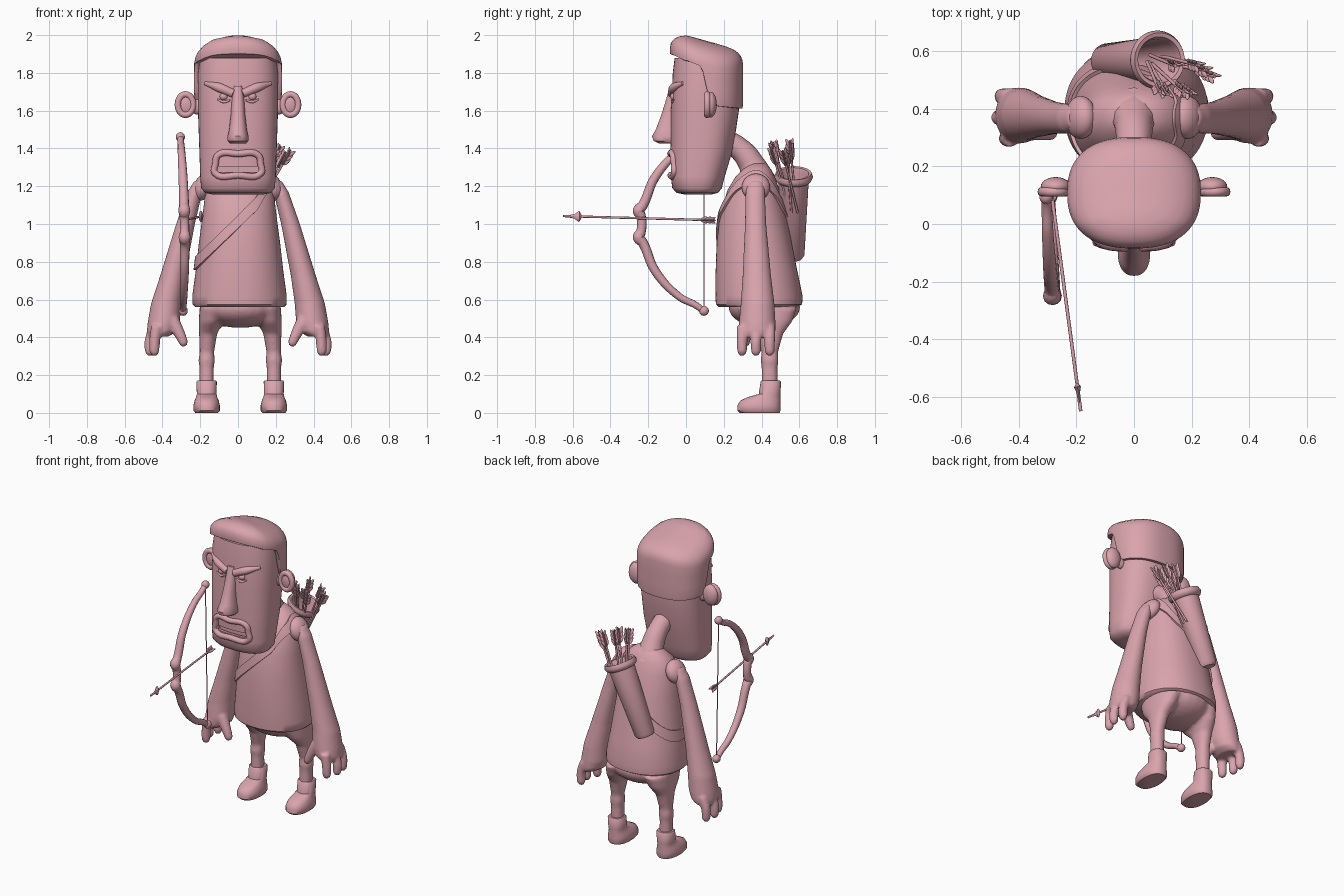
import bpy, bmesh, math, random
from mathutils import Vector, Matrix

if "Cube" in bpy.data.objects:
    bpy.data.objects.remove(bpy.data.objects["Cube"])
random.seed(4)
PINK = (0.70, 0.37, 0.42, 1)
mat = bpy.data.materials.new("dusty_pink")
mat.use_nodes = True
mat.diffuse_color = PINK
mat.node_tree.nodes["Principled BSDF"].inputs["Base Color"].default_value = PINK


def add(name, data):
    ob = bpy.data.objects.new(name, data)
    bpy.context.collection.objects.link(ob)
    data.materials.append(mat)
    return ob


def from_bm(name, bm):
    bmesh.ops.recalc_face_normals(bm, faces=bm.faces)
    me = bpy.data.meshes.new(name)
    bm.to_mesh(me)
    bm.free()
    return add(name, me)


def select(obs):
    bpy.ops.object.select_all(action='DESELECT')
    for ob in obs:
        ob.select_set(True)
    bpy.context.view_layer.objects.active = obs[0]


def bake(ob):
    select([ob])
    bpy.ops.object.convert(target='MESH')
    return bpy.context.object


def loft(name, rings, cap=True, matrix=Matrix()):
    bm = bmesh.new()
    vs = [[bm.verts.new(matrix @ Vector(p)) for p in r] for r in rings]
    n = len(vs[0])
    for a, b in zip(vs, vs[1:]):
        for i in range(n):
            bm.faces.new((a[i], a[(i + 1) % n], b[(i + 1) % n], b[i]))
    if cap:
        bm.faces.new(vs[0])
        bm.faces.new(vs[-1])
    return from_bm(name, bm)


def oval(t, z, cx, rx, y0, y1, p=2.0):
    c, s = math.cos(t), math.sin(t)
    x = cx + rx * math.copysign(abs(c) ** (2 / p), c)
    y = (y0 + y1) / 2 + (y1 - y0) / 2 * math.copysign(abs(s) ** (2 / p), s)
    return Vector((x, y, z))


def ring(z, cx, rx, y0, y1, p=2.0, n=40):
    return [oval(math.tau * i / n, z, cx, rx, y0, y1, p) for i in range(n)]


def ball(name, loc, size, rot=Matrix()):
    bm = bmesh.new()
    m = Matrix.Translation(loc) @ rot.to_4x4() @ Matrix.Diagonal((*size, 1))
    bmesh.ops.create_uvsphere(bm, u_segments=24, v_segments=14, radius=1, matrix=m)
    return from_bm(name, bm)


def tube(name, pts, radii, closed=False):
    cu = bpy.data.curves.new(name, 'CURVE')
    cu.dimensions, cu.bevel_depth, cu.bevel_resolution = '3D', 1, 4
    cu.resolution_u, cu.use_fill_caps = 6, True
    sp = cu.splines.new('BEZIER')
    sp.bezier_points.add(len(pts) - 1)
    sp.use_cyclic_u = closed
    for bp, p, r in zip(sp.bezier_points, pts, radii):
        bp.co, bp.radius = p, r
        bp.handle_left_type = bp.handle_right_type = 'AUTO'
    return bake(add(name, cu))


def join(name, obs, voxel=0):
    select(obs)
    bpy.ops.object.join()
    ob = bpy.context.object
    ob.name = name
    if voxel:
        rm = ob.modifiers.new("blend", 'REMESH')
        rm.mode, rm.voxel_size = 'VOXEL', voxel
        sm = ob.modifiers.new("soften", 'SMOOTH')
        sm.iterations = 5
    return bake(ob)


def interp(rows, z):
    for a, b in zip(rows, rows[1:]):
        if z <= b[0]:
            f = max(0, (z - a[0]) / (b[0] - a[0]))
            return [u + (v - u) * f for u, v in zip(a[1:], b[1:])]
    return rows[-1][1:]


# Head: rows are height, half width, front, back
HEAD = [(1.155, .13, .0, .13), (1.165, .175, -.05, .17), (1.19, .195, -.073, .19), (1.25, .2, -.08, .205),
        (1.4, .205, -.082, .25), (1.6, .212, -.08, .28), (1.8, .212, -.07, .285), (1.88, .2, -.06, .27)]
head = loft("head", [ring(r[0], 0, *r[1:], 2.5, 64) for r in HEAD])


def face(x, z, out=0.0):
    rx, y0, y1 = interp(HEAD, z)
    return Vector((x, (y0 + y1) / 2 - (y1 - y0) / 2 * (1 - abs(x / rx) ** 2.5) ** .4 - out, z))


# Open mouth with lips and teeth
bm = bmesh.new()
bmesh.ops.create_cube(bm, size=1, matrix=Matrix.Translation((0, -.1, 1.315)) @ Matrix.Diagonal((.22, .14, .1, 1)))
cutter = from_bm("mouth_cutter", bm)
cutter.hide_render = True
cut = head.modifiers.new("mouth", 'BOOLEAN')
cut.object, cut.solver = cutter, 'EXACT'
bake(head)
bpy.data.objects.remove(cutter)
lips = [(-.105, 1.365), (0, 1.372), (.105, 1.365), (.12, 1.315), (.122, 1.27), (0, 1.258), (-.122, 1.27), (-.12, 1.315)]
tube("lips", [face(x, z) for x, z in lips], [.018] * 8, True)
xs = [.115 * (i / 6 - 1) for i in range(13)]
for name, z0, z1 in (("upper_teeth", 1.305, 1.37), ("lower_teeth", 1.25, 1.275)):
    loft(name, [[face(x, z0, -.012), face(x, z0, -.03), face(x, z1, -.03), face(x, z1, -.012)] for x in xs])

# Nose, brows, eyes and ears
NOSE = [(1.73, .025, -.085), (1.65, .034, -.108), (1.58, .038, -.13), (1.5, .047, -.16), (1.465, .056, -.18),
        (1.44, .055, -.172), (1.425, .04, -.14)]
loft("nose", [ring(z, 0, w, f, -.02, 2.3) for z, w, f in NOSE])
for s, side in ((1, "left"), (-1, "right")):
    tube(side + "_brow", [face(s * .175, 1.745), face(s * .1, 1.722), face(s * .025, 1.69)], [.01, .025, .022])
    ball(side + "_eye", face(s * .075, 1.675, -.005), (.022, .018, .02))
    tube(side + "_eyelid", [face(s * .11, 1.66), face(s * .075, 1.647), face(s * .04, 1.655)], [.004, .008, .004])
    lobe = ball("lobe", (s * .272, .13, 1.632), (.052, .033, .068))
    rim = tube("rim", [(s * (.278 + .04 * math.cos(a)), .112, 1.632 + .054 * math.sin(a))
                       for a in [math.tau * i / 10 for i in range(10)]], [.017] * 10, True)
    root = ball("root", (s * .215, .13, 1.62), (.04, .025, .04))
    join(side + "_ear", [lobe, rim, root])

# Hair: rounded sloping top and walls that end at the hairline
def hair_point(t, s, v):
    p = oval(t, 0, 0, .232 * s, .11 - .195 * s, .11 + .192 * s, 2.4)
    edge = oval(t, 0, 0, .232, -.085, .302, 2.4)
    top = 2.0 - .28 * max(0, p.y) - 1.0 * p.x ** 2 - .07 * (1 - math.sqrt(max(0, 1 - min(s, 1) ** 6)))
    line = interp([(-.1, 1.905), (-.06, 1.89), (-.01, 1.865), (.08, 1.85), (.1, 1.75), (.125, 1.66), (.16, 1.625), (.31, 1.61)],
                  edge.y)[0]
    p.z = top + (min(line, top - .02) - top) * v
    return p


steps = [(.02, 0), (.3, 0), (.55, 0), (.75, 0), (.87, 0), (.94, 0), (.98, 0), (1, 0), (1, .3), (1, .6), (1, .9), (.985, 1), (.88, 1)]
loft("hair", [[hair_point(math.tau * i / 96, s, v) for i in range(96)] for s, v in steps])

# Neck and shirt: rows are height, half width, front, back
tube("neck", [(0, .18, 1.45), (0, .28, 1.4), (0, .345, 1.32), (0, .38, 1.22)], [.062, .06, .068, .1])
BODY = [(.56, .235, .175, .59), (.575, .25, .158, .615), (.62, .25, .156, .617), (.75, .232, .157, .59), (.9, .215, .162, .56),
        (1.05, .195, .18, .53), (1.18, .18, .22, .495), (1.25, .155, .262, .47), (1.29, .11, .3, .45), (1.32, .06, .33, .42)]
loft("shirt", [ring(r[0], .008, *r[1:], 2.2, 64) for r in BODY])


# Diagonal strap that follows the shirt
def strap_point(t, dz):
    z = 1.0
    for _ in range(40):
        x = oval(t, z, .008, *interp(BODY, z), 2.2).x
        z += .4 * (1.01 + x + max(0, x - .1) - z)
    return oval(t, z + dz, .008, *interp(BODY, z + dz), 2.2)


strap = loft("strap", [[strap_point(math.tau * i / 72, d) for i in range(72)] for d in (-.035, 0, .035)], False)
sol = strap.modifiers.new("thickness", 'SOLIDIFY')
sol.thickness, sol.offset = .024, 0
bake(strap)

# Arms: rows are height, centre x, half width, front, back
ARM = [(1.23, .2, .03, .33, .41), (1.17, .228, .04, .315, .418), (1.0, .278, .05, .312, .425), (.73, .345, .066, .3, .45),
       (.58, .38, .08, .29, .468), (.48, .393, .085, .28, .474), (.43, .405, .078, .28, .474), (.405, .42, .055, .29, .465)]
for s, side in ((1, "left"), (-1, "right")):
    parts = [loft("arm", [ring(r[0], s * r[1], *r[2:]) for r in ARM])]
    for y, x in ((.297, .44), (.37, .465), (.443, .455)):
        parts.append(tube("finger", [(s * .43, y, .46), (s * x, y, .39), (s * (x + .002), y, .325), (s * x, y, .302)],
                          [.03, .029, .027, .014]))
    parts.append(tube("thumb", [(s * .35, .33, .49), (s * .315, .32, .43), (s * .288, .315, .37), (s * .283, .315, .352)],
                      [.04, .031, .025, .014]))
    join(side + "_arm", parts, .009)
    ball(side + "_sleeve", (s * .185, .37, 1.195), (.05, .075, .075), Matrix.Rotation(s * -.4, 3, 'Y'))

# Trousers and boots
LEG = [(.14, .178, .038, .4, .485), (.24, .178, .038, .4, .485), (.28, .178, .044, .395, .49), (.32, .177, .038, .4, .487),
       (.42, .17, .048, .37, .515), (.48, .155, .065, .31, .56), (.56, .135, .08, .27, .59)]
BOOT = [(0, .06, .285, .495), (.012, .07, .272, .5), (.04, .07, .272, .5), (.065, .064, .288, .5), (.083, .056, .325, .5),
        (.1, .052, .385, .5), (.165, .054, .395, .503), (.172, .048, .402, .497)]
parts = [ball("hips", (.012, .415, .56), (.215, .19, .11))]
for s, side in ((1, "left"), (-1, "right")):
    parts.append(loft("leg", [ring(z, .012 + s * x, w, a, b, 2.2) for z, x, w, a, b in LEG]))
    loft(side + "_boot", [ring(z, .012 + s * .178, *r, 2.3) for z, *r in BOOT])
join("trousers", parts, .011)

# Quiver with a thick rim
foot, mouth = Vector((-.1, .565, .82)), Vector((.085, .57, 1.26))
axis = (mouth - foot).to_track_quat('Z', 'Y').to_matrix().to_4x4()
PROFILE = [(.02, 0), (.05, 0), (.062, .02), (.08, .44), (.094, .447), (.102, .468), (.094, .488), (.08, .485), (.072, .46), (.05, .1)]
loft("quiver", [ring(h, 0, r, -r, r) for r, h in PROFILE], True, Matrix.Translation(foot) @ axis)


# Arrows: shaft, three feather vanes and an optional point
def arrow(name, tail, tip, vane, head=False):
    tail, tip = Vector(tail), Vector(tip)
    d = (tip - tail).normalized()
    rot = d.to_track_quat('Z', 'Y').to_matrix()
    parts = [tube("shaft", [tail, tip], [.006, .006])]
    for k in range(3):
        turn = rot @ Matrix.Rotation(math.tau * k / 3, 3, 'Z')
        for j in range(3):
            lean = turn @ Matrix.Rotation(-.35, 3, 'Y')
            at = tail + d * vane * (.35 + .65 * j) + turn @ Vector((vane * .35, 0, 0))
            parts.append(ball("vane", at, (vane * .22, .005, vane * .6), lean))
    if head:
        point = [(.004, -.1), (.03, -.085), (.012, -.06), (.001, 0)]
        parts.append(loft("point", [ring(h, 0, w * .4, -w, w, 2, 12) for w, h in point], True,
                          Matrix.Translation(tip) @ rot.to_4x4()))
    return join(name, parts)


for i in range(8):
    f = i / 7
    tail = (.09 + .19 * f, .43 + .13 * random.random(), 1.46 - .07 * f + random.uniform(-.03, .01))
    arrow(f"quiver_arrow_{i + 1}", tail, mouth + Vector((.04 * f - .04, random.uniform(-.03, .03), -.2)), .04)
arrow("nocked_arrow", (-.292, .15, 1.02), (-.185, -.65, 1.042), .032, True)

# Bow and string
LIMB = [(.09, .46, .016), (.06, .435, .018), (-.035, .385, .02), (-.165, .245, .024), (-.228, .1, .026), (-.25, .07, .032), (-.238, .04, .025)]
curve = [(y, 1 + h, r) for y, h, r in LIMB] + [(y, 1 - h, r) for y, h, r in reversed(LIMB)]
tube("bow", [(-.283 - .018 * (z - 1) ** 2 * 4 - .015 * (z - 1), y, z) for y, z, r in curve], [c[2] for c in curve])
for z, x in ((1.46, -.305), (.54, -.29)):
    ball("bow_tip", (x, .095, z), (.024, .026, .026))
tube("bowstring", [(-.305, .095, 1.46), (-.29, .095, .54)], [.003, .003])

# Smooth shading with sharp creases
select([o for o in bpy.context.collection.objects if o.type == 'MESH' and mat.name in o.data.materials])
bpy.ops.object.shade_smooth_by_angle(angle=math.radians(45))
